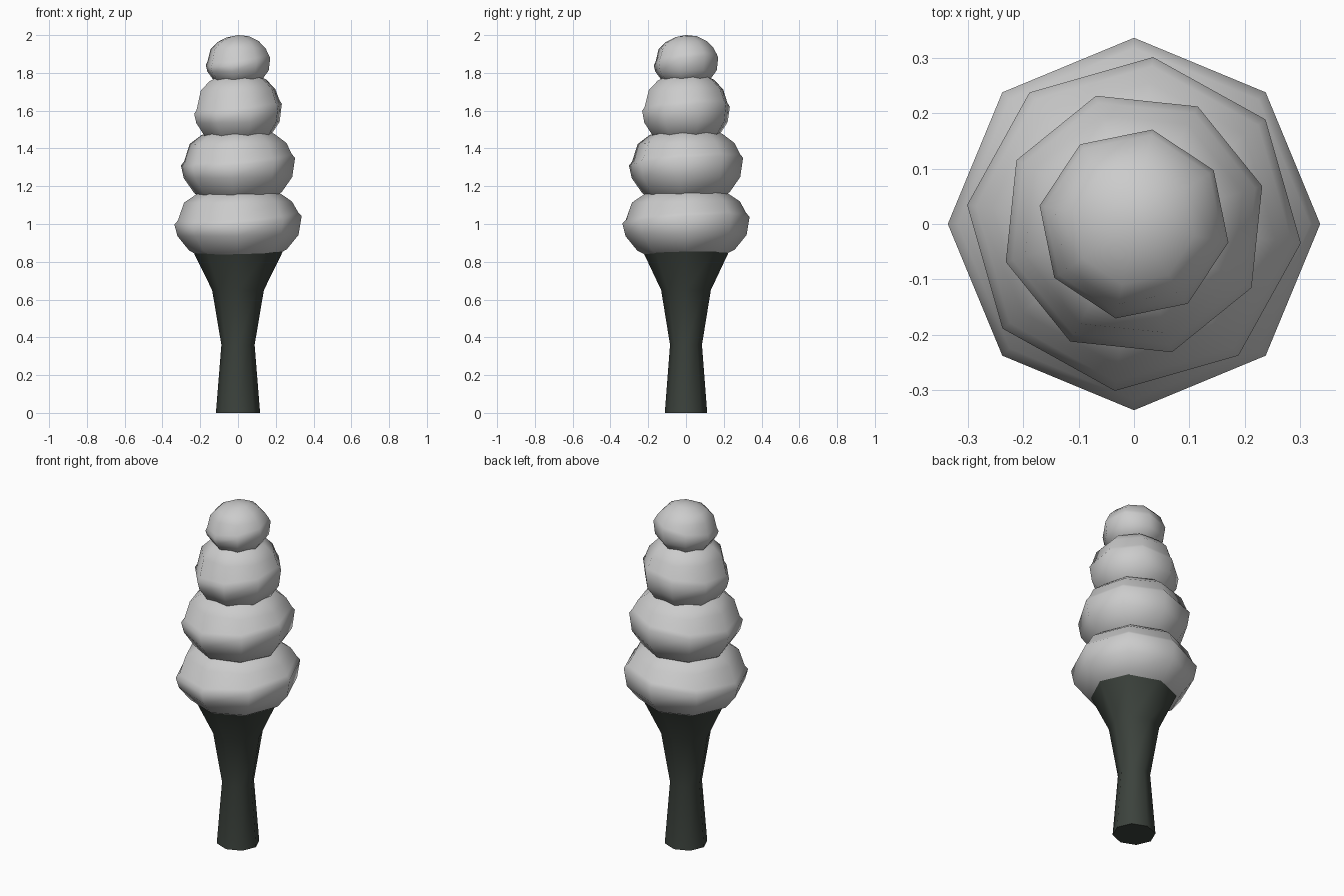
import bpy, bmesh, math

if "Cube" in bpy.data.objects:
    bpy.data.objects.remove(bpy.data.objects["Cube"])


def material(name, rgb):
    m = bpy.data.materials.new(name)
    m.diffuse_color = (*rgb, 1)
    m.use_nodes = True
    m.node_tree.nodes["Principled BSDF"].inputs["Base Color"].default_value = m.diffuse_color
    return m


foliage = material("pale grey foliage", (0.6, 0.6, 0.6))
bark = material("dark green grey bark", (0.045, 0.055, 0.046))


def lathe(name, rings, mat, turn=0.0, tilt=(0, 0), sides=8, stretch=(1, 1), angle=35):
    """rings: (radius, z, tilt weight) from bottom to top; radius 0 makes a pole."""
    bm = bmesh.new()
    loops = []
    for r, z, w in rings:
        if r == 0:
            loops.append([bm.verts.new((0, 0, z))])
            continue
        loop = []
        for i in range(sides):
            a = math.radians(turn) + math.tau * i / sides
            c, s = math.cos(a), math.sin(a)
            loop.append(bm.verts.new((r * c * stretch[0], r * s * stretch[1],
                                      z + w * (tilt[0] * c + tilt[1] * s))))
        loops.append(loop)
    for a, b in zip(loops, loops[1:]):
        for i in range(sides):
            j = (i + 1) % sides
            if len(a) == 1:
                bm.faces.new((a[0], b[j], b[i]))
            elif len(b) == 1:
                bm.faces.new((a[i], a[j], b[0]))
            else:
                bm.faces.new((a[i], a[j], b[j], b[i]))
    if len(loops[0]) > 1:
        bm.faces.new(loops[0][::-1])
    if len(loops[-1]) > 1:
        bm.faces.new(loops[-1])
    me = bpy.data.meshes.new(name)
    bm.to_mesh(me)
    bm.free()
    me.materials.append(mat)
    ob = bpy.data.objects.new(name, me)
    bpy.context.collection.objects.link(ob)
    bpy.ops.object.select_all(action='DESELECT')
    ob.select_set(True)
    bpy.context.view_layer.objects.active = ob
    bpy.ops.object.shade_smooth_by_angle(angle=math.radians(angle))
    return ob


def tier(name, radius, mid, low, high, turn):
    """Rounded bowl with a slightly tilted rim, small ledge and a dome above."""
    rings = [(0, low, 0)]
    for d in (65, 40, 18):
        a = math.radians(d)
        rings.append((radius * math.cos(a), mid - (mid - low) * math.sin(a), 0.15))
    rings += [(radius, mid + 0.01, 1), (radius * 0.945, mid + 0.03, 1)]
    for d in (32, 50, 70):
        a = math.radians(d)
        rings.append((radius * math.cos(a), mid + (high - mid) * math.sin(a), 0.15))
    rings.append((0, high, 0))
    lathe(name, rings, foliage, turn, (0.022, 0.018), angle=60)


# Trunk, narrow waist flaring into the foliage
lathe("trunk", [(0.117, 0, 0), (0.088, 0.36, 0), (0.137, 0.65, 0), (0.25, 0.88, 0)],
      bark, stretch=(1, 0.96), angle=50)

# Four stacked foliage tiers, bottom to top
tier("foliage_bottom", 0.337, 1.01, 0.78, 1.21, 0)
tier("foliage_lower_middle", 0.304, 1.32, 1.08, 1.52, -6.5)
tier("foliage_upper_middle", 0.242, 1.60, 1.40, 1.81, 16.5)
tier("foliage_top", 0.174, 1.85, 1.72, 2.0, -11)
